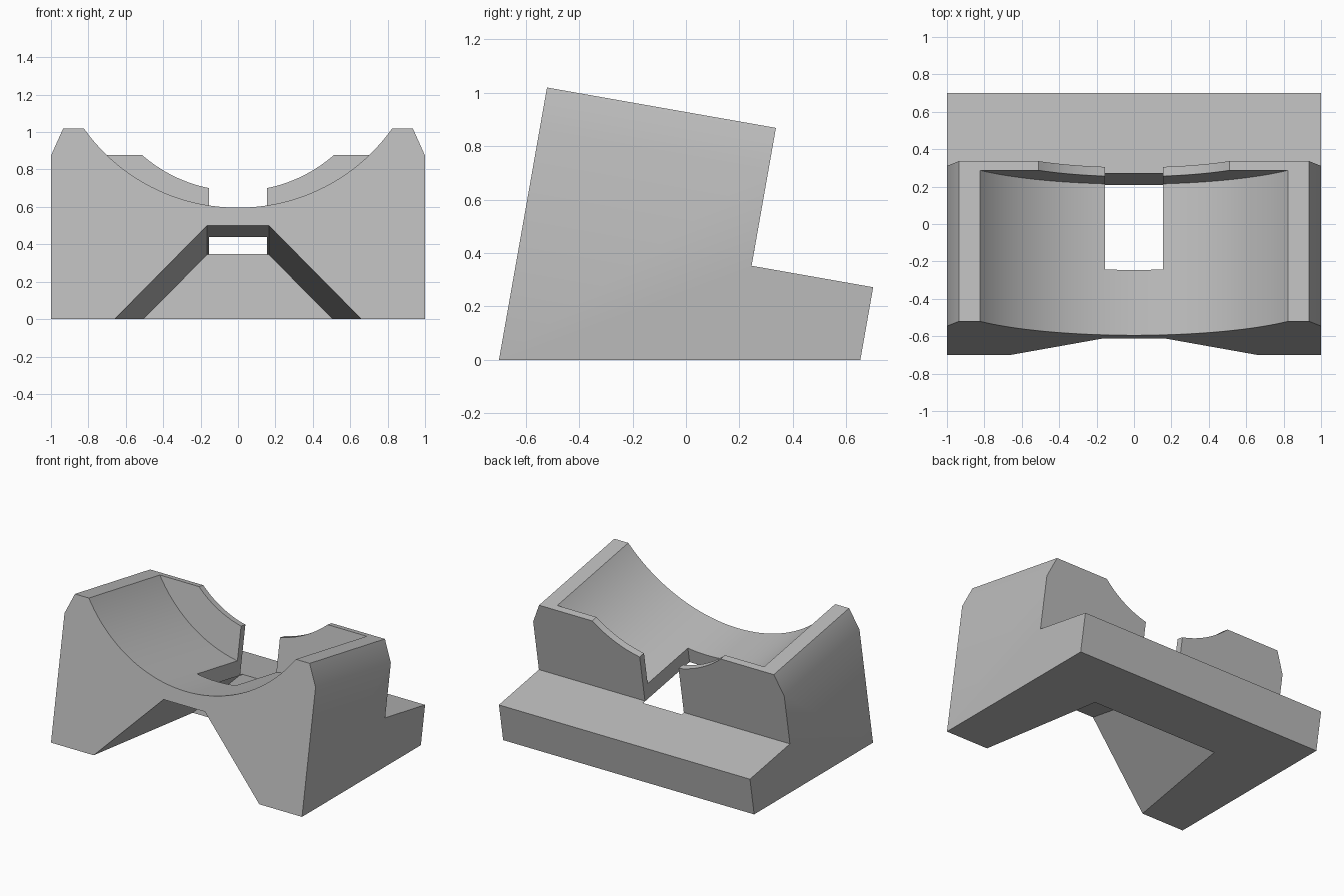
import bpy, bmesh, math
from mathutils import Vector

if "Cube" in bpy.data.objects:
    bpy.data.objects.remove(bpy.data.objects["Cube"])

TILT = math.radians(10)
ALONG = Vector((0, math.cos(TILT), -math.sin(TILT)))   # cradle axis, sloping to the back
UP = Vector((0, math.sin(TILT), math.cos(TILT)))
ORIGIN = Vector((0, -0.70, 0))                         # front bottom edge


def place(x, u, v):
    return ORIGIN + Vector((x, 0, 0)) + ALONG * u + UP * v


def prism(name, ring_a, ring_b):
    """Closed solid between two matching rings of points."""
    bm = bmesh.new()
    a = [bm.verts.new(p) for p in ring_a]
    b = [bm.verts.new(p) for p in ring_b]
    n = len(a)
    bm.faces.new(a)
    bm.faces.new(b[::-1])
    for i in range(n):
        bm.faces.new((a[i], b[i], b[(i + 1) % n], a[(i + 1) % n]))
    bmesh.ops.recalc_face_normals(bm, faces=bm.faces)
    mesh = bpy.data.meshes.new(name)
    bm.to_mesh(mesh)
    bm.free()
    ob = bpy.data.objects.new(name, mesh)
    bpy.context.collection.objects.link(ob)
    return ob


def tilted(name, section, u0, u1):
    """Prism of an (x, v) section running along the tilted axis."""
    return prism(name, [place(x, u0, v) for x, v in section],
                 [place(x, u1, v) for x, v in section])


def circle(radius, height, count=144):
    return [(radius * math.sin(2 * math.pi * i / count),
             height - radius * math.cos(2 * math.pi * i / count)) for i in range(count)]


# Body: L-shaped side outline, flat on the ground
TOP, LEDGE, BACK, END = 1.035, 0.511, 0.87, 1.332
outline = [place(0, u, v) for u, v in
           ((0, 0), (0, TOP), (BACK, TOP), (BACK, LEDGE), (END, LEDGE),
            (END, END * math.tan(TILT)))]
body = prism("cradle_stand", [p + Vector((-1, 0, 0)) for p in outline],
             [p + Vector((1, 0, 0)) for p in outline])

# Cutters: round cradle, scooped back wall, cable slot, tapered tunnel, edge chamfers
cutters = [
    tilted("cradle_cutter", circle(1.005, 1.61), -0.2, 0.82),
    tilted("wall_scoop_cutter", circle(0.77, 1.61), 0.78, 1.1),
    tilted("slot_cutter", [(-.155, .45), (.155, .45), (.155, 1.5), (-.155, 1.5)], 0.355, 0.895),
    tilted("tunnel_cutter", [(-.952, -.3), (.952, -.3), (.165, .508), (-.165, .508)], -0.3, 0.895),
]
for side in (-1, 1):
    # Line through (1, 0.887) and (0.935, 1.035), extended both ways
    chamfer = [(side * 1.026, .828), (side * .909, 1.094), (side * 1.2, 1.094), (side * 1.2, .828)]
    cutters.append(tilted("chamfer_cutter", chamfer, -0.2, 1.1))

bpy.context.view_layer.objects.active = body
body.select_set(True)
for c in cutters:
    mod = body.modifiers.new(c.name, 'BOOLEAN')
    mod.operation = 'DIFFERENCE'
    mod.solver = 'EXACT'
    mod.object = c
    bpy.ops.object.modifier_apply(modifier=mod.name)
for c in cutters:
    bpy.data.objects.remove(c, do_unlink=True)

# Single grey finish
grey = bpy.data.materials.new("plain_grey")
grey.diffuse_color = (0.5, 0.5, 0.5, 1)
grey.use_nodes = True
grey.node_tree.nodes["Principled BSDF"].inputs["Base Color"].default_value = grey.diffuse_color
body.data.materials.clear()
body.data.materials.append(grey)
for p in body.data.polygons:
    p.material_index = 0
bpy.ops.object.shade_smooth_by_angle(angle=math.radians(30))
